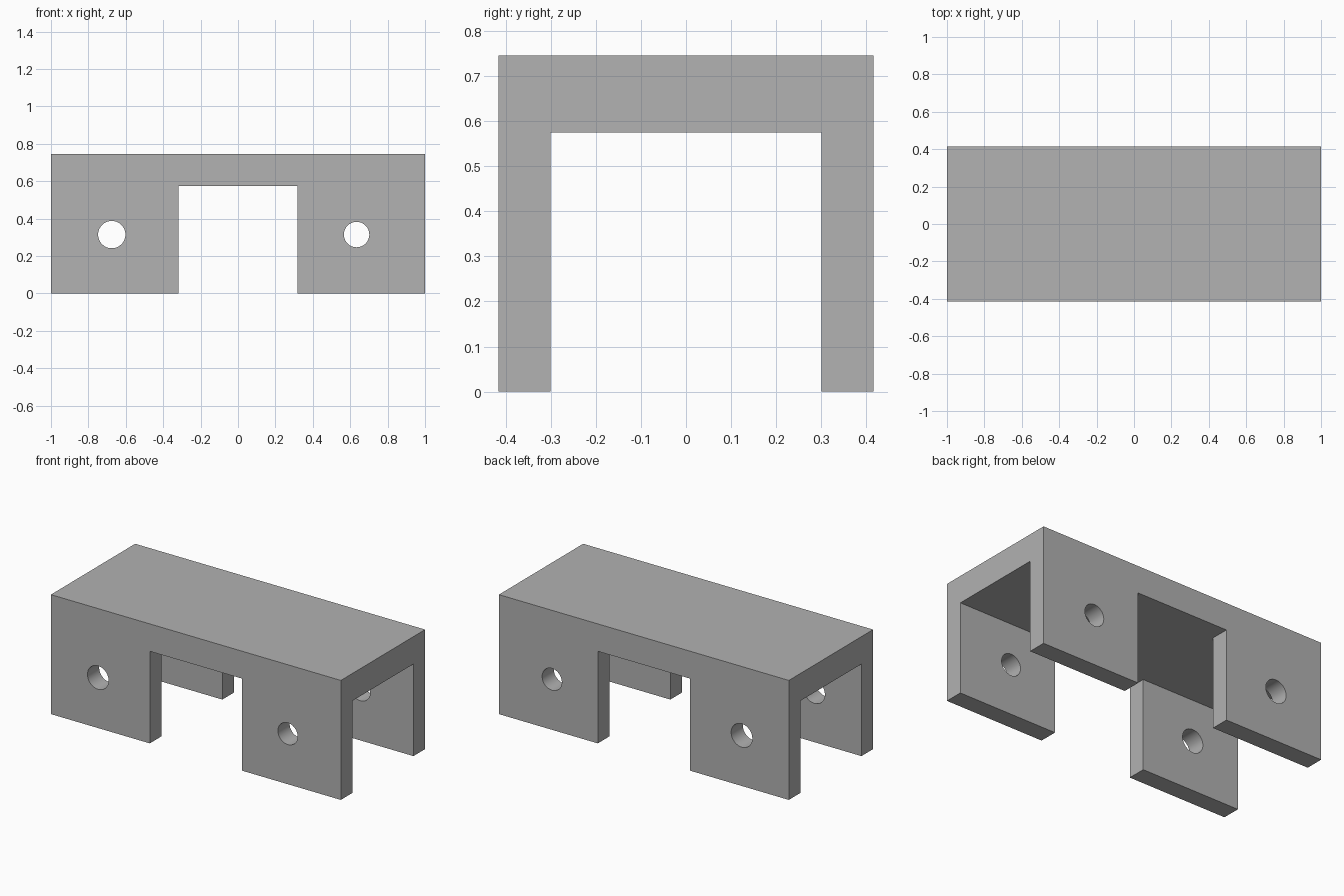
import bpy
import math

cube = bpy.data.objects.get("Cube")
if cube:
    bpy.data.objects.remove(cube, do_unlink=True)

LENGTH, DEPTH, HEIGHT = 2.0, 0.83, 0.745
INNER_DEPTH, INNER_HEIGHT, GAP = 0.60, 0.574, 0.636
MARGIN = 0.2  # how far cutters overshoot the body

grey = bpy.data.materials.new("plain grey")
grey.use_nodes = True
colour = (0.445, 0.445, 0.445, 1)
grey.diffuse_color = colour
grey.node_tree.nodes["Principled BSDF"].inputs["Base Color"].default_value = colour


def box(name, x, y, bottom, top):
    bpy.ops.mesh.primitive_cube_add(size=1, location=(0, 0, (bottom + top) / 2))
    obj = bpy.context.object
    obj.name = name
    obj.scale = (x, y, top - bottom)
    bpy.ops.object.transform_apply(location=True, rotation=True, scale=True)
    obj.data.materials.append(grey)
    return obj


def bore(name, x, z, radius):
    bpy.ops.mesh.primitive_cylinder_add(
        vertices=48, radius=radius, depth=DEPTH + MARGIN,
        location=(x, 0, z), rotation=(math.pi / 2, 0, 0))
    obj = bpy.context.object
    obj.name = name
    obj.data.materials.append(grey)
    return obj


# Solid block that becomes a channel with four legs
bracket = box("bracket", LENGTH, DEPTH, 0, HEIGHT)

# Lengthwise channel, crosswise gap between the legs, and two bolt holes
cutters = [
    box("channel_cutter", LENGTH + MARGIN, INNER_DEPTH, -MARGIN, INNER_HEIGHT),
    box("gap_cutter", GAP, DEPTH + MARGIN, -MARGIN, INNER_HEIGHT),
    bore("right_hole_cutter", -0.675, 0.315, 0.073),
    bore("left_hole_cutter", 0.634, 0.315, 0.068),
]

bpy.ops.object.select_all(action="DESELECT")
bracket.select_set(True)
bpy.context.view_layer.objects.active = bracket
for cutter in cutters:
    cutter.hide_render = True
    mod = bracket.modifiers.new(cutter.name, "BOOLEAN")
    mod.operation = "DIFFERENCE"
    mod.solver = "EXACT"
    mod.object = cutter
    bpy.ops.object.modifier_apply(modifier=mod.name)
    bpy.data.objects.remove(cutter, do_unlink=True)

# Round hole walls, crisp edges elsewhere
bpy.ops.object.shade_smooth_by_angle(angle=math.radians(30))
